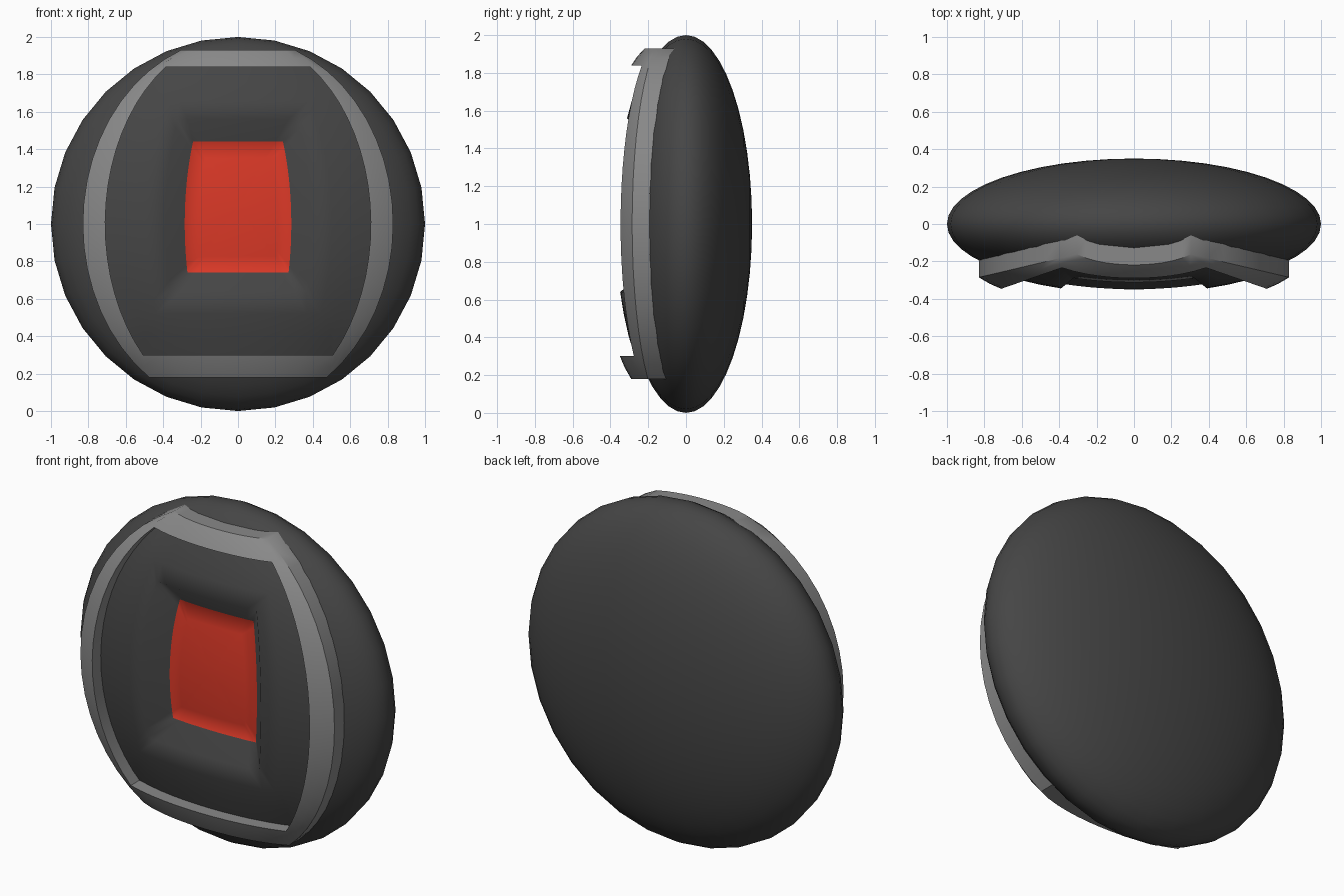
import bpy, bmesh, math

if "Cube" in bpy.data.objects:
    bpy.data.objects.remove(bpy.data.objects["Cube"])

DEPTH = 0.35      # half thickness of the lens-shaped body
NS, NT = 18, 12   # points along each side arc / each straight edge


def material(name, rgb):
    m = bpy.data.materials.new(name)
    m.diffuse_color = (*rgb, 1)
    m.use_nodes = True
    m.node_tree.nodes["Principled BSDF"].inputs["Base Color"].default_value = m.diffuse_color
    return m


DARK = material("charcoal", (0.06, 0.06, 0.06))
GREY = material("mid_grey", (0.25, 0.25, 0.25))
RED = material("red", (0.70, 0.04, 0.02))


def surf(x, z):
    """Front y of the body ellipsoid (z relative to its centre)."""
    return -DEPTH * math.sqrt(max(0.0, 1 - x * x - z * z))


def contour(w, c, top, bot):
    """Loop with elliptical sides (half axes w, c) cut flat at top and bottom."""
    a0, a1 = math.asin(bot / c), math.asin(top / c)
    right = [(w * math.cos(a0 + (a1 - a0) * i / NS), c * math.sin(a0 + (a1 - a0) * i / NS))
             for i in range(NS + 1)]
    xt, xb = right[-1][0], right[0][0]
    upper = [(xt - 2 * xt * i / NT, top) for i in range(1, NT)]
    left = [(-x, z) for x, z in reversed(right)]
    lower = [(-xb + 2 * xb * i / NT, bot) for i in range(1, NT)]
    return right + upper + left + lower


def mix(a, b, t):
    return [p + (q - p) * t for p, q in zip(a, b)]


def loft(name, loops, mats, cap=False, angle=35):
    """Skin loops of (shape, offset from body, material index)."""
    bm = bmesh.new()
    rows = []
    for shape, off, mi in loops:
        rows.append(([bm.verts.new((x, surf(x, z) - off, z + 1)) for x, z in contour(*shape)], mi))
    for (a, _), (b, mi) in zip(rows, rows[1:]):
        n = len(a)
        for i in range(n):
            j = (i + 1) % n
            bm.faces.new((a[i], a[j], b[j], b[i])).material_index = mi
    if cap:
        bm.faces.new(rows[-1][0]).material_index = rows[-1][1]
    return finish(name, bm, mats, angle)


def finish(name, bm, mats, angle):
    me = bpy.data.meshes.new(name)
    bm.to_mesh(me)
    bm.free()
    ob = bpy.data.objects.new(name, me)
    bpy.context.collection.objects.link(ob)
    for m in mats:
        me.materials.append(m)
    smooth(ob, angle)
    return ob


def smooth(ob, angle):
    bpy.ops.object.select_all(action='DESELECT')
    ob.select_set(True)
    bpy.context.view_layer.objects.active = ob
    bpy.ops.object.shade_smooth_by_angle(angle=math.radians(angle))


OUTER = [0.83, 1.0, 0.93, -0.82]
MIDDLE = [0.77, 1.0, 0.885, -0.76]
INNER = [0.71, 1.0, 0.84, -0.70]
RIDGE = [0.39, 1.0, 0.56, -0.36]
SCREEN = [0.285, 0.82, 0.44, -0.26]

# Body: flattened sphere with its pole axis facing forward
bm = bmesh.new()
bmesh.ops.create_uvsphere(bm, u_segments=32, v_segments=24, radius=1)
for v in bm.verts:
    x, y, z = v.co
    v.co = (x, -z * DEPTH, y + 1)
bmesh.ops.recalc_face_normals(bm, faces=bm.faces)
body = finish("body", bm, [DARK], 40)

# Cutter that opens the front of the body underneath the frame
bm = bmesh.new()
ends = [[bm.verts.new((x, y, z + 1)) for x, z in contour(*MIDDLE)] for y in (-0.6, 0.05)]
n = len(ends[0])
for i in range(n):
    j = (i + 1) % n
    bm.faces.new((ends[0][i], ends[0][j], ends[1][j], ends[1][i]))
bm.faces.new(ends[0])
bm.faces.new(ends[1])
bmesh.ops.recalc_face_normals(bm, faces=bm.faces)
cutter = finish("opening_cutter", bm, [DARK], 30)
cutter.hide_render = True
mod = body.modifiers.new("opening", 'BOOLEAN')
mod.operation = 'DIFFERENCE'
mod.object = cutter
mod.solver = 'EXACT'
bpy.context.view_layer.objects.active = body
bpy.ops.object.modifier_apply(modifier=mod.name)
bpy.data.objects.remove(cutter)

# Drop the hidden pocket walls left by the cut
bm = bmesh.new()
bm.from_mesh(body.data)
pocket = []
for f in bm.faces:
    c = f.calc_center_median()
    if f.normal.x * c.x + f.normal.y * c.y / DEPTH ** 2 + f.normal.z * (c.z - 1) < 0:
        pocket.append(f)
bmesh.ops.delete(bm, geom=pocket, context='FACES')
bm.to_mesh(body.data)
bm.free()
smooth(body, 40)

# Raised grey frame
loft("front_frame", [(OUTER, -0.02, 0), (OUTER, 0.09, 0), (mix(OUTER, INNER, 0.5), 0.097, 0),
                     (INNER, 0.10, 0), (INNER, 0.0, 0)], [GREY])

# Dark front panel falling into the recess with the red screen on its floor
loops = [(mix(INNER, RIDGE, t), 0.022, 0) for t in (-0.1, 0.3, 0.65, 1.0)]
loops += [(SCREEN, -0.105, 0)]
for s in (0.75, 0.5, 0.25, 0.05):
    zc = 0.09
    w, c, t, b = SCREEN
    # shrink toward the middle of the screen
    shape = [w * s, max(c * s, 0.3), zc + (t - zc) * s, zc + (b - zc) * s]
    loops.append((shape, -0.105, 1))
loft("panel_and_screen", loops, [DARK, RED], cap=True, angle=80)
